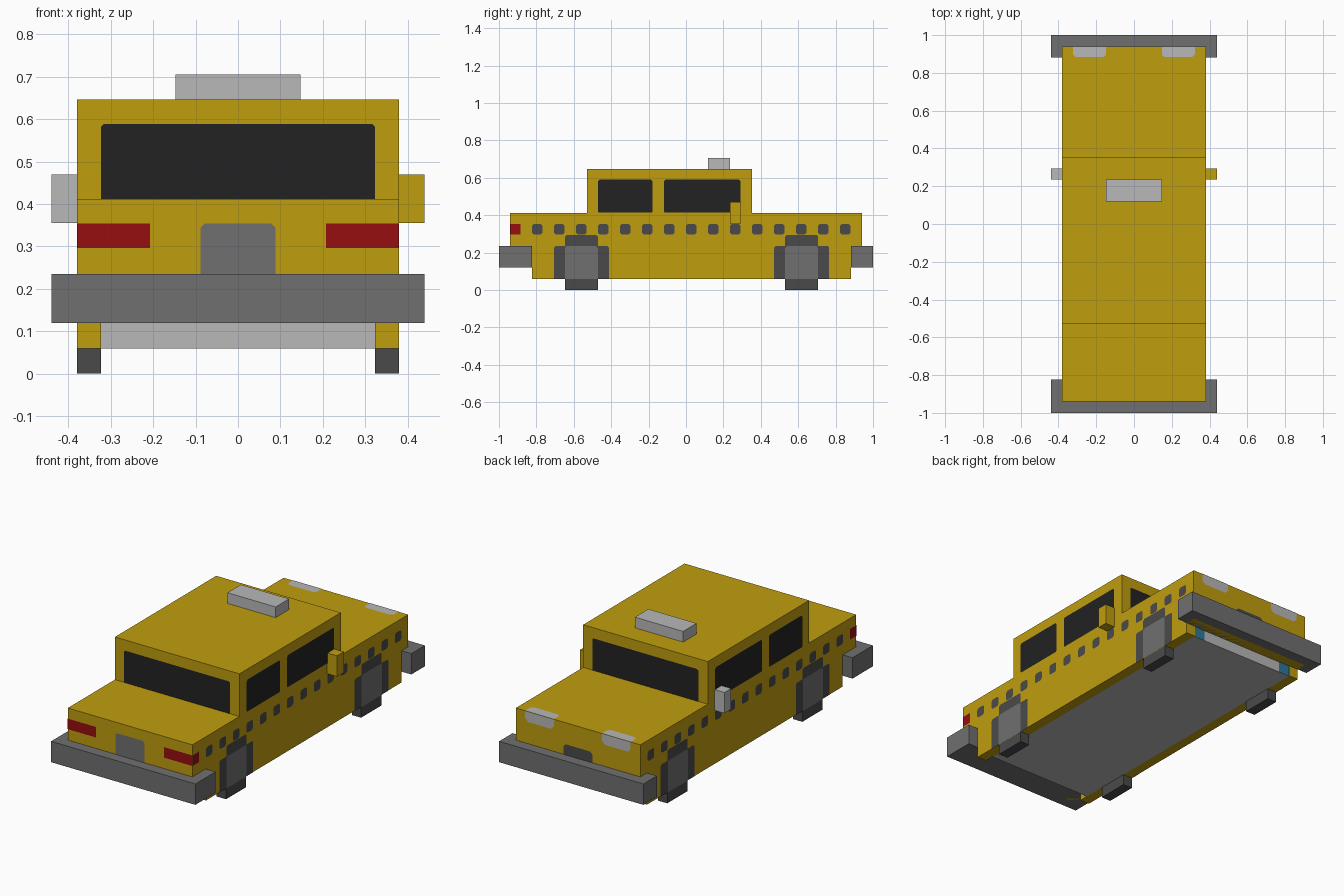
import bpy, bmesh
from mathutils import Vector

if "Cube" in bpy.data.objects:
    bpy.data.objects.remove(bpy.data.objects["Cube"], do_unlink=True)


def material(name, hex_code):
    rgb = [int(hex_code[i:i + 2], 16) / 255 for i in (0, 2, 4)]
    lin = [c / 12.92 if c <= 0.04045 else ((c + 0.055) / 1.055) ** 2.4 for c in rgb] + [1.0]
    m = bpy.data.materials.new(name)
    m.use_nodes = True
    m.diffuse_color = lin
    m.node_tree.nodes["Principled BSDF"].inputs["Base Color"].default_value = lin
    return m


YELLOW = material("yellow paint", "C09D0F")
GLASS = material("dark glass", "222222")
DARK = material("dark grey rubber", "4A4A4A")
GREY = material("mid grey metal", "707070")
LIGHT = material("light grey", "B8B8B8")
RED = material("red lamp", "960E10")
BLUE = material("blue", "2A7898")


def finish(name, bm, mat):
    mesh = bpy.data.meshes.new(name)
    bm.to_mesh(mesh)
    bm.free()
    mesh.materials.append(mat)
    obj = bpy.data.objects.new(name, mesh)
    bpy.context.collection.objects.link(obj)
    return obj


def box(name, x, y, z, mat):
    """Box from (min, max) pairs."""
    bm = bmesh.new()
    bmesh.ops.create_cube(bm, size=1)
    for v in bm.verts:
        v.co = [lo + (c + 0.5) * (hi - lo) for c, (lo, hi) in zip(v.co, (x, y, z))]
    return finish(name, bm, mat)


def plate(name, axis, side, level, u, v, mat, top_cut=0.0, low_cut=0.0):
    """Painted panel facing side * axis; its corners can be clipped at the top and bottom."""
    (u0, u1), (v0, v1) = u, v
    a, b = low_cut, top_cut
    outline = [(u0 + a, v0), (u1 - a, v0), (u1, v0 + a), (u1, v1 - b),
               (u1 - b, v1), (u0 + b, v1), (u0, v1 - b), (u0, v0 + a)]
    points = []
    for p in outline:
        if p not in points:
            points.append(p)
    bm = bmesh.new()
    verts = []
    for p, q in points:
        co = [p, q]
        co.insert(axis, side * level)
        verts.append(bm.verts.new(co))
    face = bm.faces.new(verts)
    face.normal_update()
    if face.normal[axis] * side < 0:
        face.normal_flip()
    return finish(name, bm, mat)


# Body and cabin: one stepped side profile, extruded across
profile = [(-0.94, 0.12), (0.94, 0.12), (0.94, 0.412), (0.353, 0.412),
           (0.353, 0.647), (-0.53, 0.647), (-0.53, 0.412), (-0.94, 0.412)]
bm = bmesh.new()
base = bm.faces.new([bm.verts.new((-0.38, y, z)) for y, z in profile])
extruded = bmesh.ops.extrude_face_region(bm, geom=[base])["geom"]
bmesh.ops.translate(bm, vec=Vector((0.76, 0, 0)),
                    verts=[g for g in extruded if isinstance(g, bmesh.types.BMVert)])
bmesh.ops.recalc_face_normals(bm, faces=bm.faces)
finish("body", bm, YELLOW)

# Floor, bumpers and roof sign
box("floor", (-0.323, 0.323), (-0.77, 0.878), (0.06, 0.12), LIGHT)
box("front_bumper", (-0.44, 0.44), (-1.0, -0.823), (0.12, 0.235), GREY)
box("back_bumper", (-0.44, 0.44), (0.882, 1.0), (0.12, 0.235), GREY)
box("roof_sign", (-0.147, 0.147), (0.118, 0.235), (0.647, 0.706), LIGHT)

OFF = 0.0015
SIDE = 0.38 + OFF
END = 0.94 + OFF
WHEELS = {"front": -0.559, "back": 0.618}

for s, side in ((1, "left"), (-1, "right")):

    def span(a, b):
        return tuple(sorted((s * a, s * b)))

    # Sills and mirrors
    box(f"{side}_sill", span(0.323, 0.38), (-0.823, 0.882), (0.06, 0.12), YELLOW)
    box(f"{side}_mirror", span(0.38, 0.44), (0.235, 0.294), (0.355, 0.47),
        YELLOW if s > 0 else LIGHT)

    # Wheels: tyre block, arch and hub
    for end, y in WHEELS.items():
        label = f"{end}_{side}"
        box(label + "_tyre", span(0.323, 0.38), (y - 0.088, y + 0.088), (0, 0.06), DARK)
        plate(label + "_arch", 0, s, SIDE, (y - 0.147, y + 0.147), (0.06, 0.235), DARK, 0.008)
        plate(label + "_arch_top", 0, s, SIDE, (y - 0.088, y + 0.088), (0.235, 0.294), DARK, 0.008)
        plate(label + "_hub", 0, s, SIDE + OFF, (y - 0.088, y + 0.088), (0.06, 0.235), GREY, 0.01)

    # Side windows
    plate(f"{side}_front_window", 0, s, SIDE, (-0.47, -0.178), (0.414, 0.59), GLASS, 0.009, 0.005)
    plate(f"{side}_back_window", 0, s, SIDE, (-0.118, 0.292), (0.414, 0.59), GLASS, 0.009, 0.005)

    # Row of small squares along the side
    for i in range(15):
        y = -0.796 + i * 0.1176
        plate(f"{side}_check_{i + 1}", 0, s, SIDE, (y - 0.028, y + 0.028),
              (0.297, 0.353), DARK, 0.009, 0.009)

    # Red lamps wrap round the front corners
    plate(f"{side}_red_lamp", 1, -1, END, span(0.208, 0.38), (0.296, 0.354), RED)
    plate(f"{side}_red_lamp_side", 0, s, SIDE, (-0.94, -0.884), (0.296, 0.354), RED)

    # Pale lamps fold over the back top edge
    plate(f"{side}_pale_lamp", 1, 1, END, span(0.147, 0.322), (0.355, 0.412), LIGHT, 0, 0.018)
    plate(f"{side}_pale_lamp_top", 2, 1, 0.412 + OFF, span(0.147, 0.322), (0.884, 0.94),
          LIGHT, 0, 0.014)

    # Blue corner of the floor's back edge
    plate(f"{side}_floor_corner", 1, 1, 0.878 + OFF, span(0.255, 0.323), (0.06, 0.12), BLUE)

# End windows and centre panels
plate("front_windscreen", 1, -1, 0.53 + OFF, (-0.323, 0.323), (0.412, 0.589), GLASS, 0.007)
plate("back_windscreen", 1, 1, 0.353 + OFF, (-0.323, 0.323), (0.412, 0.589), GLASS, 0.007)
plate("front_panel", 1, -1, END, (-0.089, 0.089), (0.235, 0.354), GREY, 0.01)
plate("back_panel", 1, 1, END, (-0.089, 0.089), (0.235, 0.294), DARK, 0.014)
